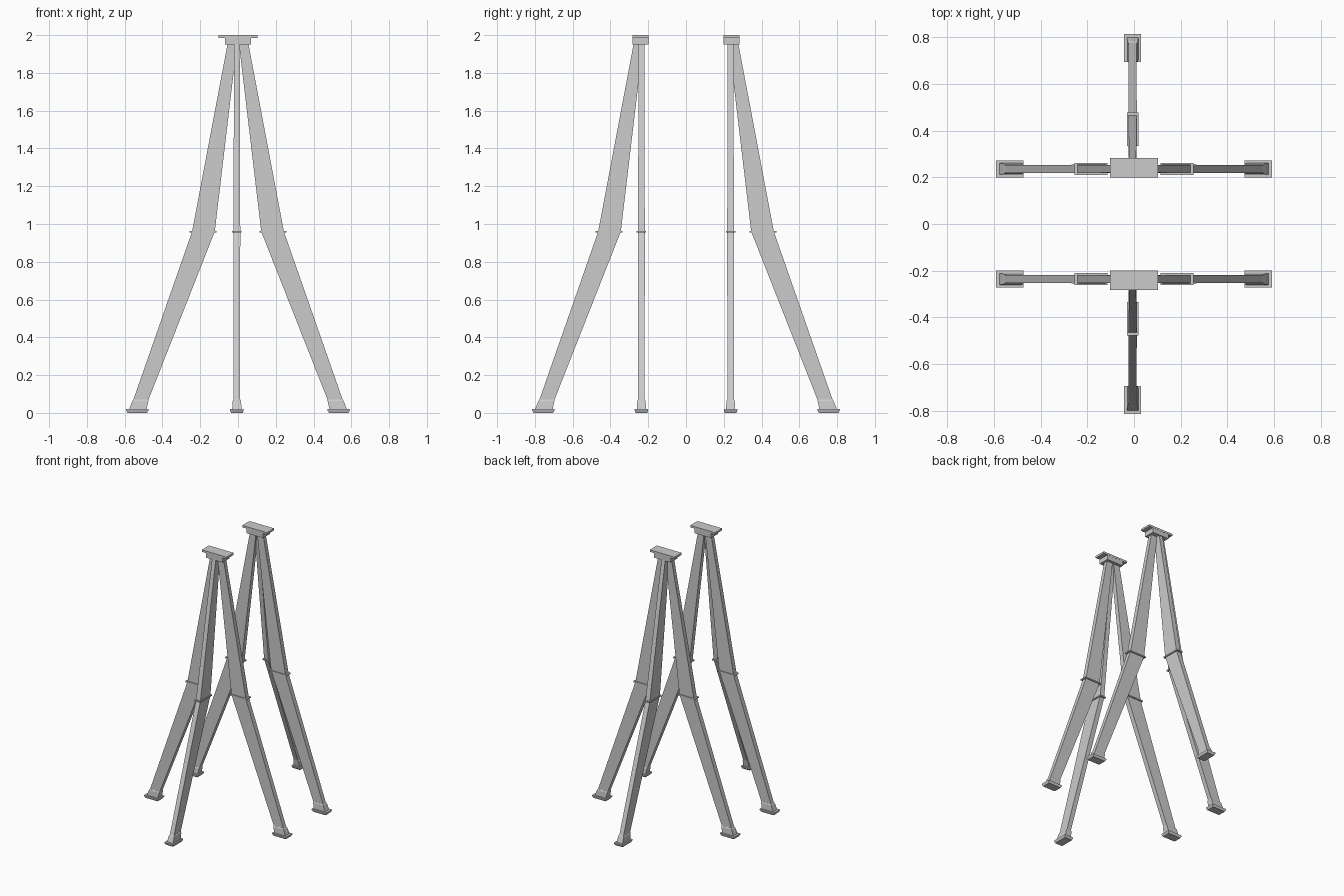
import bpy, bmesh

if "Cube" in bpy.data.objects:
    bpy.data.objects.remove(bpy.data.objects["Cube"])

Y_SIDE = 0.236   # centre line of the side legs
Y_REAR = 0.222   # start of the outward leg
X_REAR = -0.006


def side_leg(sign):
    return lambda d, w, z: (sign * d, Y_SIDE + w, z)


def rear_leg(d, w, z):
    return (X_REAR + w, Y_REAR + d, z)


def loft(name, rings, place):
    """Stack rectangular rings (inner, outer, width, z); mirrored to the other stand."""
    bm = bmesh.new()
    loops = []
    for d0, d1, w, z in rings:
        h = w / 2
        loops.append([bm.verts.new(place(d, s, z))
                      for d, s in ((d0, -h), (d1, -h), (d1, h), (d0, h))])
    for a, b in zip(loops, loops[1:]):
        for i in range(4):
            j = (i + 1) % 4
            bm.faces.new((a[i], a[j], b[j], b[i]))
    bm.faces.new(loops[0])
    bm.faces.new(loops[-1])
    bmesh.ops.recalc_face_normals(bm, faces=bm.faces)
    mesh = bpy.data.meshes.new(name)
    bm.to_mesh(mesh)
    bm.free()
    ob = bpy.data.objects.new(name, mesh)
    bpy.context.collection.objects.link(ob)
    mod = ob.modifiers.new("other_stand", "MIRROR")
    mod.use_axis = (False, True, False)
    mod.use_clip = False
    mod.use_mirror_merge = False
    return ob


# Bent tapering leg, ankle to cap
LEG = [(0.482, 0.560, 0.034, 0.05), (0.474, 0.554, 0.034, 0.07),
       (0.123, 0.243, 0.036, 0.96), (0.005, 0.055, 0.030, 1.955)]
# Thin collar at the knee
COLLAR = [(0.113, 0.256, 0.050, 0.955), (0.113, 0.256, 0.050, 0.964)]
# Flared ankle block
ANKLE = [(0.484, 0.577, 0.050, 0.018), (0.475, 0.560, 0.044, 0.062),
         (0.474, 0.554, 0.036, 0.070)]
# Foot plate with a slightly narrower underside
FOOT = [(0.482, 0.585, 0.062, 0.0), (0.473, 0.592, 0.072, 0.014),
        (0.473, 0.592, 0.072, 0.020)]

for label, place in (("left", side_leg(-1)), ("right", side_leg(1)), ("outer", rear_leg)):
    loft(label + "_leg", LEG, place)
    loft(label + "_knee_collar", COLLAR, place)
    loft(label + "_ankle", ANKLE, place)
    loft(label + "_foot", FOOT, place)


# Cap block and top plate
def cap(d, w, z):
    return (d, 0.241 + w, z)


loft("cap_block", [(-0.069, 0.069, 0.083, 1.950), (-0.069, 0.069, 0.083, 1.986)], cap)
loft("cap_plate", [(-0.103, 0.103, 0.085, 1.985), (-0.103, 0.103, 0.085, 2.0)], cap)
